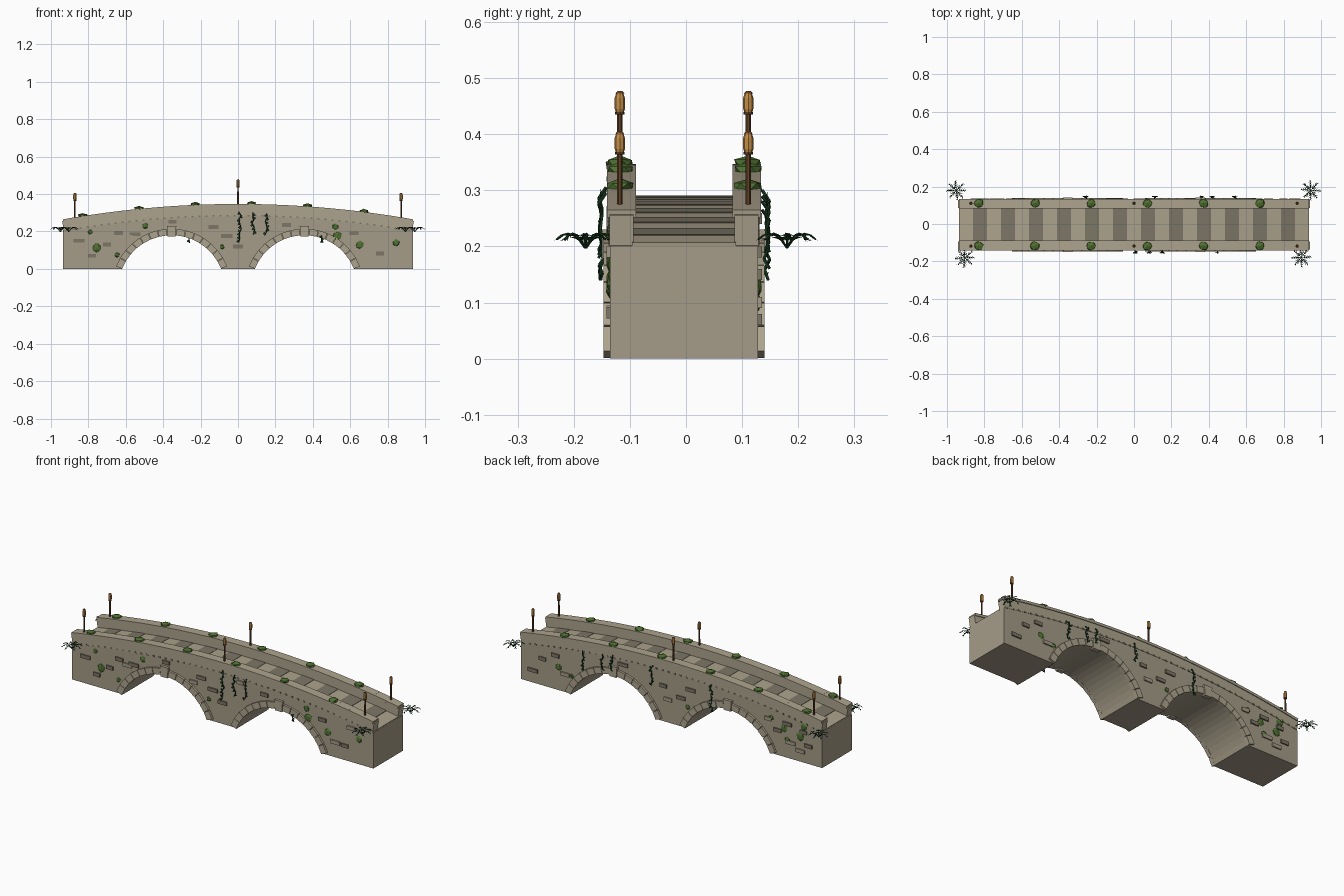
import bpy, bmesh, math, random
from mathutils import Matrix, Vector

if "Cube" in bpy.data.objects:
    bpy.data.objects.remove(bpy.data.objects["Cube"])

random.seed(4)
L, YC, H = 0.935, -0.0035, 0.1315      # half length, centre line, half width
AX, R_IN, R_OUT, CZ = 0.355, 0.285, 0.32, -0.105   # arch circles
A0 = math.atan2(-CZ, 0.265)            # springing angle


def srgb(r, g, b):
    f = lambda c: (c / 255 / 12.92) if c < 10 else ((c / 255 + 0.055) / 1.055) ** 2.4
    return (f(r), f(g), f(b), 1)


def material(name, *rgb):
    m = bpy.data.materials.new(name)
    m.diffuse_color = srgb(*rgb)
    m.use_nodes = True
    m.node_tree.nodes["Principled BSDF"].inputs["Base Color"].default_value = m.diffuse_color
    return m


WALL = material("wall stone", 165, 156, 136)
TRIM = material("trim stone", 174, 164, 142)
PAVE = material("pale paving", 172, 162, 140)
DARK = material("dark stone", 124, 118, 102)
MOSS = material("moss green", 78, 112, 48)
LEAF = material("leaf green", 28, 62, 34)
WOOD = material("brown wood", 98, 66, 38)
GOLD = material("amber lantern", 196, 142, 70)


def finish(name, bm, *mats):
    bmesh.ops.recalc_face_normals(bm, faces=bm.faces)
    me = bpy.data.meshes.new(name)
    bm.to_mesh(me)
    bm.free()
    for m in mats:
        me.materials.append(m)
    ob = bpy.data.objects.new(name, me)
    bpy.context.collection.objects.link(ob)
    return ob


def deck(x):
    return 0.205 + 0.082 * (1 - (x / L) ** 2)


def tilt(x):
    return math.atan(0.164 * x / L ** 2)


def box(bm, c, size, rot=0.0, mat=0):
    m = Matrix.Translation(c) @ Matrix.Rotation(rot, 4, 'Y') @ Matrix.Diagonal((*size, 1))
    for v in bmesh.ops.create_cube(bm, size=1, matrix=m)['verts']:
        for f in v.link_faces:
            f.material_index = mat


def prism(bm, pts, y0, y1):
    """Extrude an x-z outline from y0 to y1."""
    f = bm.faces.new([bm.verts.new((x, y0, z)) for x, z in pts])
    ext = bmesh.ops.extrude_face_region(bm, geom=[f])['geom']
    bmesh.ops.translate(bm, vec=(0, y1 - y0, 0),
                        verts=[v for v in ext if isinstance(v, bmesh.types.BMVert)])


def clump(bm, c, size):
    m = Matrix.Translation(c) @ Matrix.Diagonal((*size, 1)) @ Matrix.Rotation(random.random() * 6, 4, 'Z')
    for v in bmesh.ops.create_icosphere(bm, subdivisions=1, radius=1, matrix=m)['verts']:
        v.co = Vector(c) + (v.co - Vector(c)) * random.uniform(0.88, 1.1)


def tube(bm, a, b, r1, r2, sides=5):
    a, b = Vector(a), Vector(b)
    d = b - a
    m = Matrix.Translation((a + b) / 2) @ d.to_track_quat('Z', 'Y').to_matrix().to_4x4()
    bmesh.ops.create_cone(bm, cap_ends=True, segments=sides, radius1=r1, radius2=r2,
                          depth=d.length, matrix=m)


# Body: arched outline with two barrel openings
outline = [(-L, 0)]
for cx in (-AX, AX):
    for i in range(25):
        a = math.pi - A0 - (math.pi - 2 * A0) * i / 24
        outline.append((cx + R_IN * math.cos(a), max(0, CZ + R_IN * math.sin(a))))
outline += [(L, 0)]
outline += [(x, deck(x) - 0.004) for x in (L - 2 * L * i / 24 for i in range(25))]
bm = bmesh.new()
prism(bm, outline, YC - H, YC + H)
finish("bridge_body", bm, WALL)

# Arch rings with keystones on both faces
bm = bmesh.new()
N = 15
step = (math.pi - 2 * A0) / N
for s in (-1, 1):
    for cx in (-AX, AX):
        for i in range(N):
            key = i == N // 2
            r0, r1, out = (0.278, 0.336, 0.0145) if key else (R_IN, R_OUT, 0.012)
            a = A0 + step * i + 0.004
            b = A0 + step * (i + 1) - 0.004
            pts = [(cx + r * math.cos(t), CZ + r * math.sin(t))
                   for r, t in ((r0, a), (r1, a), (r1, b), (r0, b))]
            prism(bm, pts, YC + s * (H - 0.01), YC + s * (H + out))
finish("arch_stones", bm, TRIM)

# Paving slabs in alternating colours
bm = bmesh.new()
W = 2 * L / 25
for i in range(25):
    x = -L + W * (i + 0.5)
    box(bm, (x, YC, deck(x) - 0.004 + 0.0015 * (i % 2)), (W, 0.186, 0.012), tilt(x), i % 2)
finish("paving_slabs", bm, PAVE, DARK)

# Parapets: short wall blocks and coping stones
wall, cap = bmesh.new(), bmesh.new()
for s in (-1, 1):
    for i in range(25):
        x = -L + W * (i + 0.5)
        y = YC + s * 0.1115
        box(wall, (x, y, deck(x) + 0.023), (W * 1.03, 0.043, 0.056), tilt(x))
        box(cap, (x, y, deck(x) + 0.053), (W * 1.01, 0.051, 0.014), tilt(x))
finish("parapet_wall", wall, TRIM)
finish("parapet_coping", cap, TRIM)

# Small dentils below the parapets
bm = bmesh.new()
for s in (-1, 1):
    for i in range(50):
        x = -L + W / 2 * (i + 0.5)
        box(bm, (x, YC + s * H, deck(x) - 0.002), (0.012, 0.006, 0.008), tilt(x))
finish("dentils", bm, DARK)

# Raised stones scattered on the side walls: x, z
bm = bmesh.new()
front = [(-.70, .13), (-.64, .192), (-.59, .172), (-.55, .185), (-.35, .252), (-.18, .188),
         (-.13, .224), (-.06, .176), (.11, .262), (.26, .235), (.0, .12), (.70, .085), (.76, .082),
         (.62, .19), (.80, .19), (-.85, .15), (-.78, .07)]
back = [(.80, .15), (.72, .19), (.66, .10), (.30, .25), (.05, .20), (.02, .13), (-.06, .16),
        (-.12, .22), (-.60, .19), (-.66, .14), (-.72, .19), (-.74, .09), (-.82, .17), (-.85, .10),
        (-.80, .06), (.86, .07)]
for s, spots in ((-1, front), (1, back)):
    for i, (x, z) in enumerate(spots):
        box(bm, (x, YC + s * (H + 0.001), z), (0.042 + 0.006 * (i % 4), 0.012, 0.02), 0, i % 3 == 2)
finish("raised_wall_stones", bm, DARK, WALL)

# Moss on the copings and the walls
bm = bmesh.new()
for s in (-1, 1):
    for i in range(6):
        x = -0.83 + 0.3005 * i
        clump(bm, (x, YC + s * 0.114, deck(x) + 0.062), (0.028, 0.027, 0.014))
finish("coping_moss", bm, MOSS)
bm = bmesh.new()
front = [(-.754, .112, .025), (-.497, .23, .018), (-.79, .198, .014), (-.647, .075, .014),
         (-.085, .118, .014), (.53, .176, .025), (.52, .225, .019), (.652, .128, .022), (.845, .139, .02)]
back = [(.70, .13, .02), (.62, .10, .014), (-.62, .20, .014), (-.70, .16, .022), (-.72, .10, .018),
        (-.80, .14, .024), (-.82, .20, .022), (-.1, .12, .014)]
for s, spots in ((-1, front), (1, back)):
    for x, z, r in spots:
        clump(bm, (x, YC + s * (H + 0.001), z), (r, 0.007, r))
finish("wall_moss", bm, MOSS)

# Hanging vines with small leaves: side, x, top, bottom
bm = bmesh.new()
for s, x, top, bot in ((-1, .01, .305, .14), (-1, .08, .30, .185), (-1, .15, .295, .18),
                       (-1, .44, .18, .14), (1, .54, .265, .16), (1, .42, .28, .19),
                       (1, .36, .29, .20), (1, .11, .30, .19), (1, -.26, .29, .14)):
    n = max(3, round((top - bot) / 0.018))
    pts = [Vector((x + random.uniform(-.008, .008),
                   YC + s * (H + 0.008 + 0.013 * abs(math.sin(i * 1.3))),
                   top + (bot - top) * i / n)) for i in range(n + 1)]
    for a, b in zip(pts, pts[1:]):
        tube(bm, a, b, 0.0032, 0.0028)
        q = (a + b) / 2
        d = random.choice((-1, 1)) * 0.012
        vs = [bm.verts.new(q + Vector(o)) for o in
              ((0, 0, 0), (d * .6, s * .004, .007), (d * 1.2, s * .002, -.003), (d * .4, s * .002, -.008))]
        bm.faces.new(vs)
finish("vines", bm, LEAF)

# Lantern posts, three on each parapet
post, lamp = bmesh.new(), bmesh.new()
for s in (-1, 1):
    for x in (-0.872, 0, 0.872):
        y, z = YC + s * 0.1145, deck(x) + 0.05
        tube(post, (x, y, z), (x, y, z + 0.105), 0.005, 0.0045, 6)
        tube(post, (x, y, z + 0.098), (x, y, z + 0.103), 0.008, 0.009, 8)
        tube(post, (x, y, z + 0.136), (x, y, z + 0.14), 0.008, 0.004, 8)
        for z0, z1, r0, r1 in ((.1, .108, .0065, .009), (.108, .128, .009, .009), (.128, .137, .009, .006)):
            tube(lamp, (x, y, z + z0), (x, y, z + z1), r0, r1, 8)
finish("lantern_posts", post, WOOD)
finish("lantern_lamps", lamp, GOLD)

# Ferns at the four corners: arching fronds with paired leaflets
bm = bmesh.new()
for x, y in ((-0.95, 0.18), (0.945, 0.18), (-0.905, -0.18), (0.895, -0.178)):
    for k in range(8):
        ang = math.tau * k / 8 + random.uniform(-.12, .12)
        u = Vector((math.cos(ang), math.sin(ang), 0))
        w = Vector((-u.y, u.x, 0))
        at = lambda t: Vector((x, y, 0.197 + 0.085 * t - 0.07 * t * t)) + u * 0.052 * t
        ribs = [at(i / 5) for i in range(6)]
        for i, (a, b) in enumerate(zip(ribs, ribs[1:])):
            tube(bm, a, b, 0.0018, 0.0014, 4)
            if i:
                for sd in (-1, 1):
                    tip = b + w * sd * (0.017 - 0.0025 * i) + u * 0.004 - Vector((0, 0, 0.003))
                    bm.faces.new([bm.verts.new(p) for p in (a, a.lerp(b, 0.6), tip)])
finish("corner_ferns", bm, LEAF)
